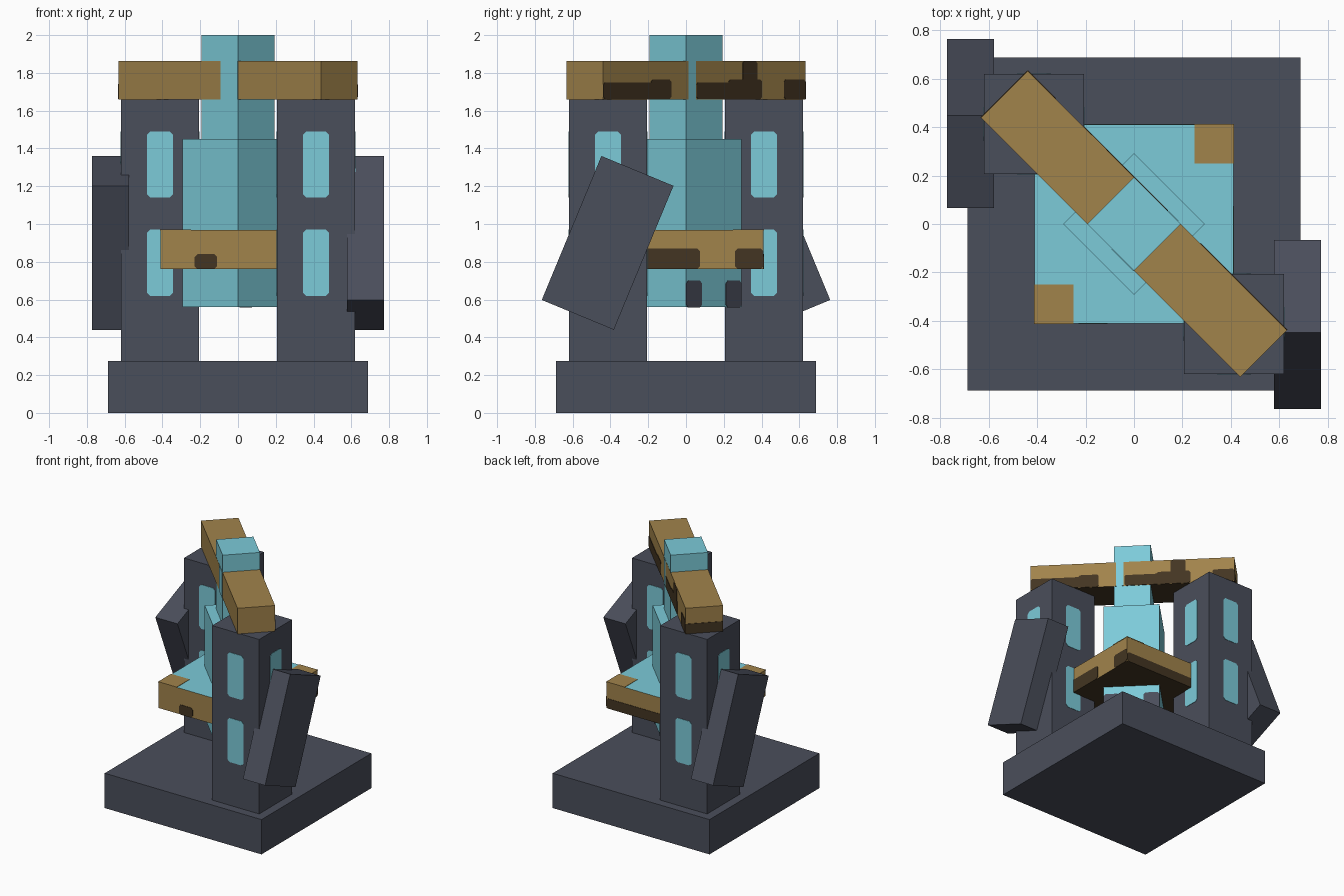
import bpy, bmesh, math
from mathutils import Vector

if "Cube" in bpy.data.objects:
    bpy.data.objects.remove(bpy.data.objects["Cube"], do_unlink=True)


def material(name, rgb):
    lin = [(c / 255 / 12.92) if c < 11 else ((c / 255 + 0.055) / 1.055) ** 2.4 for c in rgb]
    m = bpy.data.materials.new(name)
    m.use_nodes = True
    m.diffuse_color = (*lin, 1)
    bsdf = next(n for n in m.node_tree.nodes if n.type == 'BSDF_PRINCIPLED')
    bsdf.inputs["Base Color"].default_value = (*lin, 1)
    return m


SLATE = material("slate_grey", (74, 78, 91))
CYAN = material("pale_cyan", (124, 203, 217))
BROWN = material("ochre_brown", (161, 131, 75))
DARK = material("dark_brown", (67, 53, 34))


def finish(name, bm, mats):
    bmesh.ops.recalc_face_normals(bm, faces=bm.faces)
    me = bpy.data.meshes.new(name)
    bm.to_mesh(me)
    bm.free()
    for m in mats:
        me.materials.append(m)
    ob = bpy.data.objects.new(name, me)
    bpy.context.collection.objects.link(ob)
    return ob


def box(name, centre, size, *mats, rot=(0, 0, 0)):
    """Box; optional extra materials colour the top and bottom faces."""
    bm = bmesh.new()
    bmesh.ops.create_cube(bm, size=1)
    bmesh.ops.scale(bm, vec=size, verts=bm.verts)
    if len(mats) == 3:
        bm.normal_update()
        for f in bm.faces:
            f.material_index = 1 if f.normal.z > 0.5 else 2 if f.normal.z < -0.5 else 0
    ob = finish(name, bm, mats)
    ob.location, ob.rotation_euler = centre, rot
    return ob


def plate(name, mat, angle, dist, u0, u1, z0, z1, centre=(0, 0), r=0.0):
    """Thin upright plate on a wall facing the given angle; u runs to the viewer's right."""
    a = math.radians(angle)
    n = Vector((math.cos(a), math.sin(a), 0))
    u = Vector((-n.y, n.x, 0))
    if r:
        outline = [(u0 + r, z0), (u1 - r, z0), (u1, z0 + r), (u1, z1 - r),
                   (u1 - r, z1), (u0 + r, z1), (u0, z1 - r), (u0, z0 + r)]
    else:
        outline = [(u0, z0), (u1, z0), (u1, z1), (u0, z1)]
    bm = bmesh.new()
    base = Vector((*centre, 0)) + n * (dist - 0.002)
    face = bm.faces.new([bm.verts.new(base + u * p + Vector((0, 0, z))) for p, z in outline])
    ext = bmesh.ops.extrude_face_region(bm, geom=[face])
    bmesh.ops.translate(bm, vec=n * 0.005,
                        verts=[v for v in ext["geom"] if isinstance(v, bmesh.types.BMVert)])
    return finish(name, bm, [mat])


# Base
box("base", (0, 0, 0.138), (1.376, 1.376, 0.276), SLATE)

# Two corner towers with windows on all sides, each with a tilted outer slab
for side, s in (("left", 1), ("right", -1)):
    c = (0.413 * s, -0.413 * s)
    box(side + "_tower", (*c, 0.965), (0.412, 0.412, 1.39), SLATE)
    for i, ang in enumerate((0, 90, 180, 270)):
        for row, z0 in (("lower", 0.62), ("upper", 1.14)):
            plate(f"{side}_{row}_window_{i + 1}", CYAN, ang, 0.206,
                  -0.07, 0.07, z0, z0 + 0.35, c, 0.018)
    box(side + "_outer_slab", (0.675 * s, -0.415 * s, 0.90), (0.194, 0.413, 0.825), SLATE,
        rot=(-math.radians(22.5) * s, 0, 0))

# Central column, turned 45 degrees
turn = (0, 0, math.radians(45))
box("column_lower", (0, 0, 1.005), (0.414, 0.414, 0.89), CYAN, rot=turn)
box("column_upper", (0, 0, 1.70), (0.272, 0.272, 0.60), CYAN, rot=turn)
for i, (u0, u1) in enumerate(((-0.207, -0.09), (0.09, 0.207))):
    plate(f"column_patch_{i + 1}", SLATE, 45, 0.207, u0, u1, 0.558, 0.70, r=0.015)

# Middle platform: cyan top, brown edges, dark underside
box("platform", (0, 0, 0.865), (0.82, 0.82, 0.206), BROWN, CYAN, DARK)
for i, s in enumerate((1, -1)):
    box(f"platform_corner_{i + 1}", (0.331 * s, 0.331 * s, 0.9685), (0.162, 0.162, 0.005), BROWN)
for i, (ang, u0, u1, z1) in enumerate((
        (270, -0.23, -0.11, 0.84), (0, -0.24, 0.075, 0.87), (0, 0.26, 0.41, 0.87),
        (90, -0.41, 0.41, 0.84))):
    plate(f"platform_stain_{i + 1}", DARK, ang, 0.41, u0, u1, 0.762, z1, r=0.015)

# Diagonal top beam with dark underside
box("top_beam", (0, 0, 1.762), (1.514, 0.274, 0.204), BROWN, BROWN, DARK,
    rot=(0, 0, math.radians(-45)))
for i, (u0, u1, z1) in enumerate((
        (-0.757, -0.38, 1.75), (-0.40, -0.25, 1.765), (-0.06, 0.20, 1.75),
        (0.18, 0.43, 1.765), (0.285, 0.395, 1.863), (0.595, 0.757, 1.765))):
    plate(f"beam_stain_{i + 1}", DARK, 45, 0.137, u0, u1, 1.661, z1, r=0.012)
plate("beam_end_stain", DARK, 135, 0.757, -0.137, 0.137, 1.661, 1.74)
# Column showing through the beam sides
plate("beam_gap_front", CYAN, 225, 0.137, 0.008, 0.137, 1.66, 1.864)
plate("beam_gap_back", CYAN, 45, 0.137, -0.12, -0.065, 1.66, 1.864)
